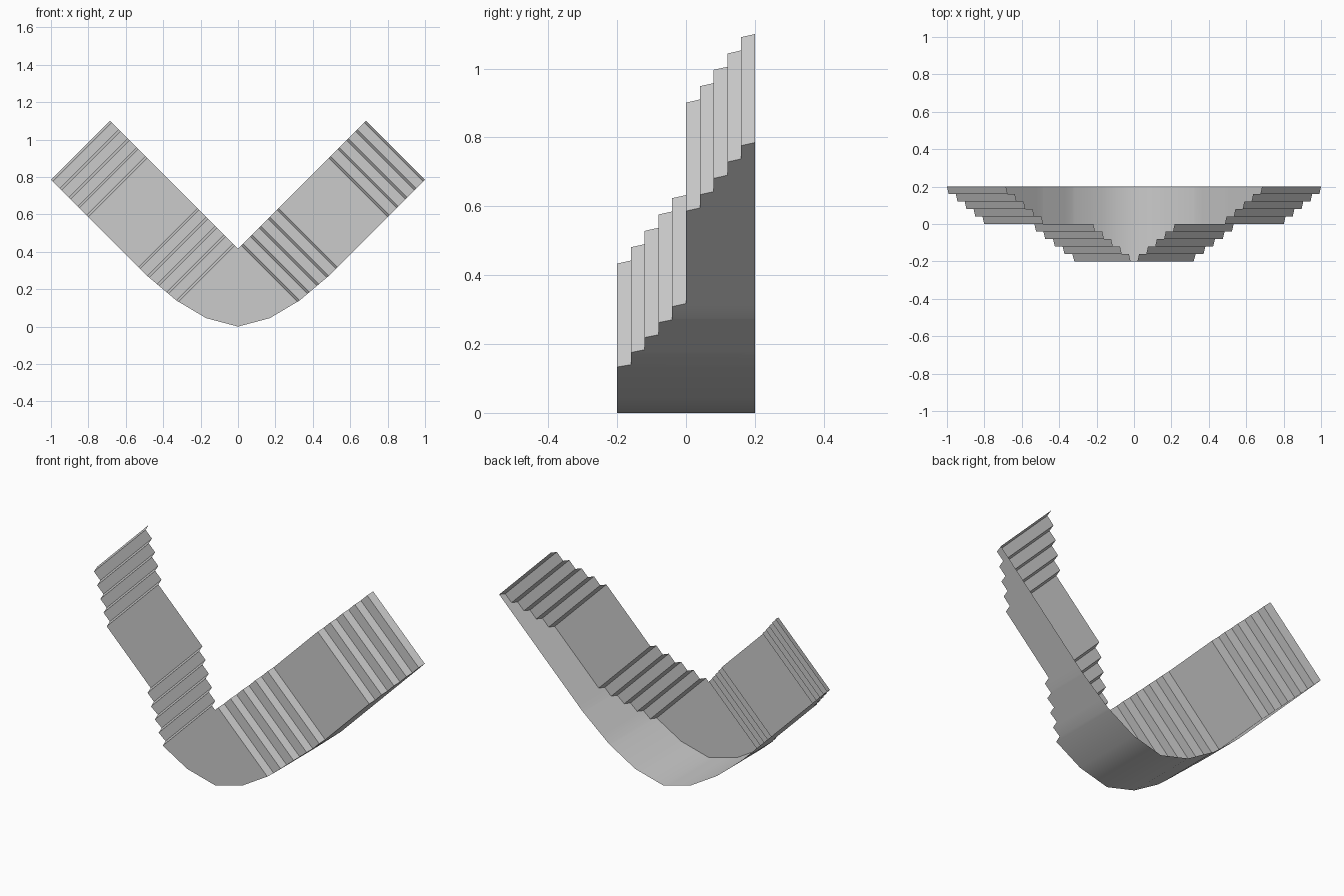
import bpy, bmesh, math

if "Cube" in bpy.data.objects:
    bpy.data.objects.remove(bpy.data.objects["Cube"])

DEPTH = 0.2          # half depth in y
INNER = 0.415        # height of the inner V corner

# curved underside: (x + z, x, z) along the right half
UNDER = [(0, 0, 0), (0.215, 0.17, 0.045), (0.47, 0.33, 0.14),
         (0.765, 0.49, 0.275), (1.785, 1.0, 0.785)]


def under(total):
    """Point of the underside straight across from an inner-edge point."""
    for (a, x0, z0), (b, x1, z1) in zip(UNDER, UNDER[1:]):
        if total <= b + 1e-6:
            t = (total - a) / (b - a)
            return x0 + (x1 - x0) * t, z0 + (z1 - z0) * t
    return UNDER[-1][1:]


# stations: inner x, x + z at the underside, y of the stair surface
stations = [(0, 0, -DEPTH), (0, 0.215, -DEPTH)]


def add_station(xi, y):
    stations.append((xi, 2 * xi + INNER, y))


# two flights of five steps with a flat landing between them
slant = 0.009
for start, y0 in ((0.0185, -DEPTH), (0.486, 0.0)):
    for i in range(5):
        xi = start + i * 0.0475
        add_station(xi, y0 + 0.04 * i)
        add_station(xi + slant, y0 + 0.04 * (i + 1))
        if y0 < 0 and i == 3:
            add_station(0.175, -0.04)       # end of the bend
stations[-1] = (0.685, 1.785, DEPTH)

# open shell: stair surface and underside only, from left tip to right tip
bm = bmesh.new()
rings = []
full = [(s, -1) for s in reversed(stations[1:])] + [(s, 1) for s in stations]
for (xi, total, y), side in full:
    xo, zo = under(total)
    rings.append([bm.verts.new(p) for p in (
        (side * xi, y, xi + INNER), (side * xo, y, zo),
        (side * xo, DEPTH, zo))])
for a, b in zip(rings, rings[1:]):
    for k in range(2):
        bm.faces.new((a[k], a[k + 1], b[k + 1], b[k]))
bmesh.ops.remove_doubles(bm, verts=bm.verts, dist=0.0005)

mesh = bpy.data.meshes.new("stepped_v_shell")
bm.to_mesh(mesh)
bm.free()
shell = bpy.data.objects.new("stepped_v_shell", mesh)
bpy.context.collection.objects.link(shell)
bpy.context.view_layer.objects.active = shell
shell.select_set(True)
bpy.ops.object.shade_smooth_by_angle(angle=math.radians(35))
